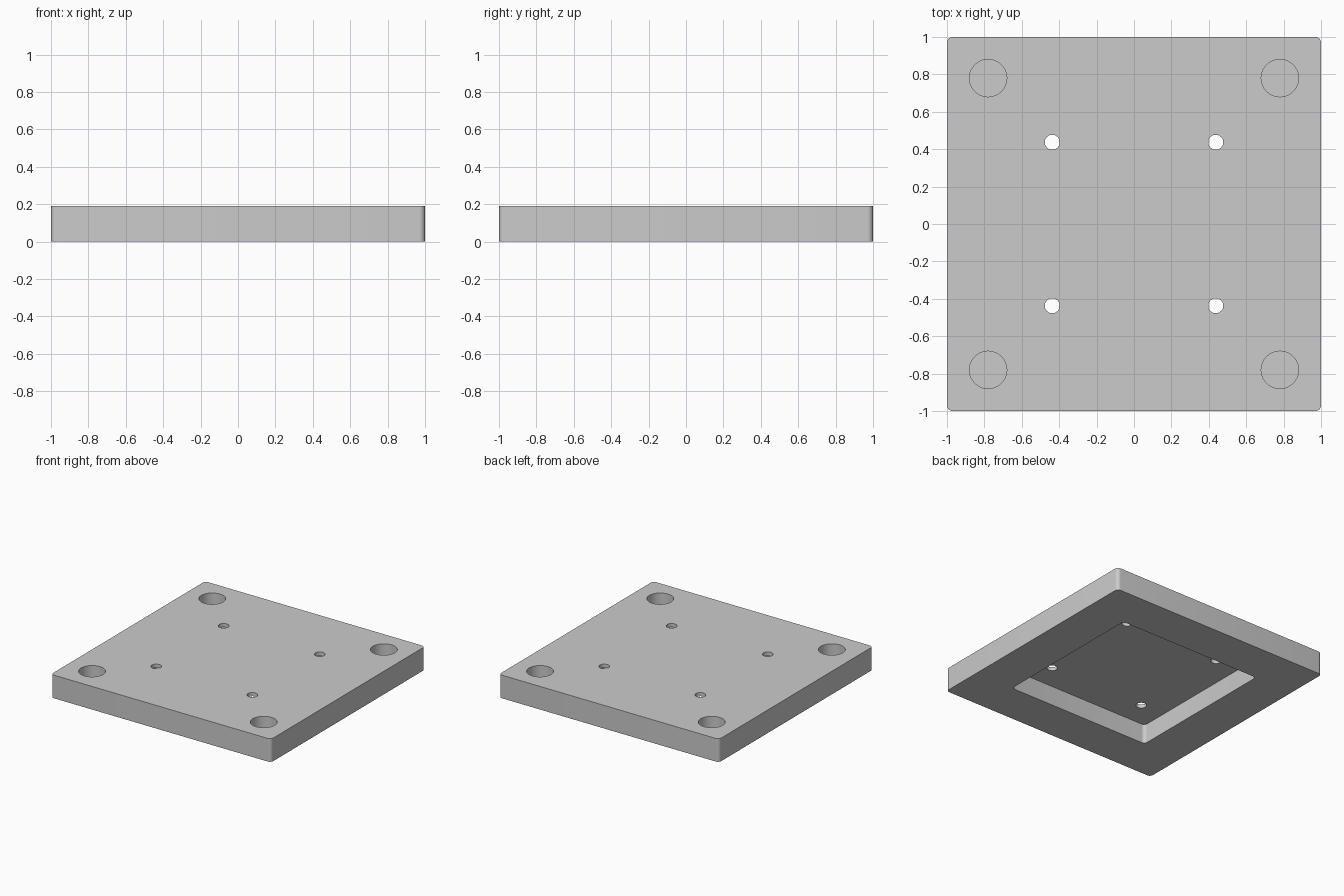
import bpy, bmesh, math

cube = bpy.data.objects.get("Cube")
if cube:
    bpy.data.objects.remove(cube, do_unlink=True)

HEIGHT = 0.19
FLOOR = 0.03      # material left above the pocket and below the corner bores

grey = bpy.data.materials.new("light_grey")
grey.use_nodes = True
colour = (0.6, 0.6, 0.6, 1)
grey.diffuse_color = colour
grey.node_tree.nodes["Principled BSDF"].inputs["Base Color"].default_value = colour


def prism(name, outline, z0, z1):
    """Extrude a closed outline from z0 to z1."""
    bm = bmesh.new()
    base = bm.faces.new([bm.verts.new((x, y, z0)) for x, y in outline])
    ext = bmesh.ops.extrude_face_region(bm, geom=[base])
    top = [v for v in ext["geom"] if isinstance(v, bmesh.types.BMVert)]
    bmesh.ops.translate(bm, verts=top, vec=(0, 0, z1 - z0))
    bmesh.ops.recalc_face_normals(bm, faces=bm.faces)
    mesh = bpy.data.meshes.new(name)
    bm.to_mesh(mesh)
    bm.free()
    mesh.materials.append(grey)
    obj = bpy.data.objects.new(name, mesh)
    bpy.context.collection.objects.link(obj)
    return obj


def rounded_square(half, radius, steps=8):
    points = []
    for corner, (sx, sy) in enumerate([(1, 1), (-1, 1), (-1, -1), (1, -1)]):
        for i in range(steps + 1):
            a = (corner + i / steps) * math.pi / 2
            points.append((sx * (half - radius) + radius * math.cos(a),
                           sy * (half - radius) + radius * math.sin(a)))
    return points


def circle(cx, cy, radius, steps=48):
    return [(cx + radius * math.cos(math.tau * i / steps),
             cy + radius * math.sin(math.tau * i / steps)) for i in range(steps)]


# Base plate with rounded upright edges
plate = prism("base_plate", rounded_square(1.0, 0.03), 0, HEIGHT)

# Square pocket underneath
cutters = [prism("pocket_cutter", rounded_square(0.65, 0.03), -0.1, HEIGHT - FLOOR)]

# Blind corner bores and small screw holes into the pocket
for sx in (-1, 1):
    for sy in (-1, 1):
        cutters.append(prism("corner_bore_cutter", circle(sx * 0.78, sy * 0.78, 0.1),
                             FLOOR, HEIGHT + 0.1))
        cutters.append(prism("screw_hole_cutter", circle(sx * 0.437, sy * 0.437, 0.04),
                             HEIGHT / 2, HEIGHT + 0.1))

bpy.ops.object.select_all(action="DESELECT")
plate.select_set(True)
bpy.context.view_layer.objects.active = plate
for cutter in cutters:
    cutter.hide_render = True
    mod = plate.modifiers.new("cut", "BOOLEAN")
    mod.operation = "DIFFERENCE"
    mod.solver = "EXACT"
    mod.object = cutter
    bpy.ops.object.modifier_apply(modifier=mod.name)
    bpy.data.objects.remove(cutter, do_unlink=True)

bpy.ops.object.shade_smooth_by_angle(angle=math.radians(30))
